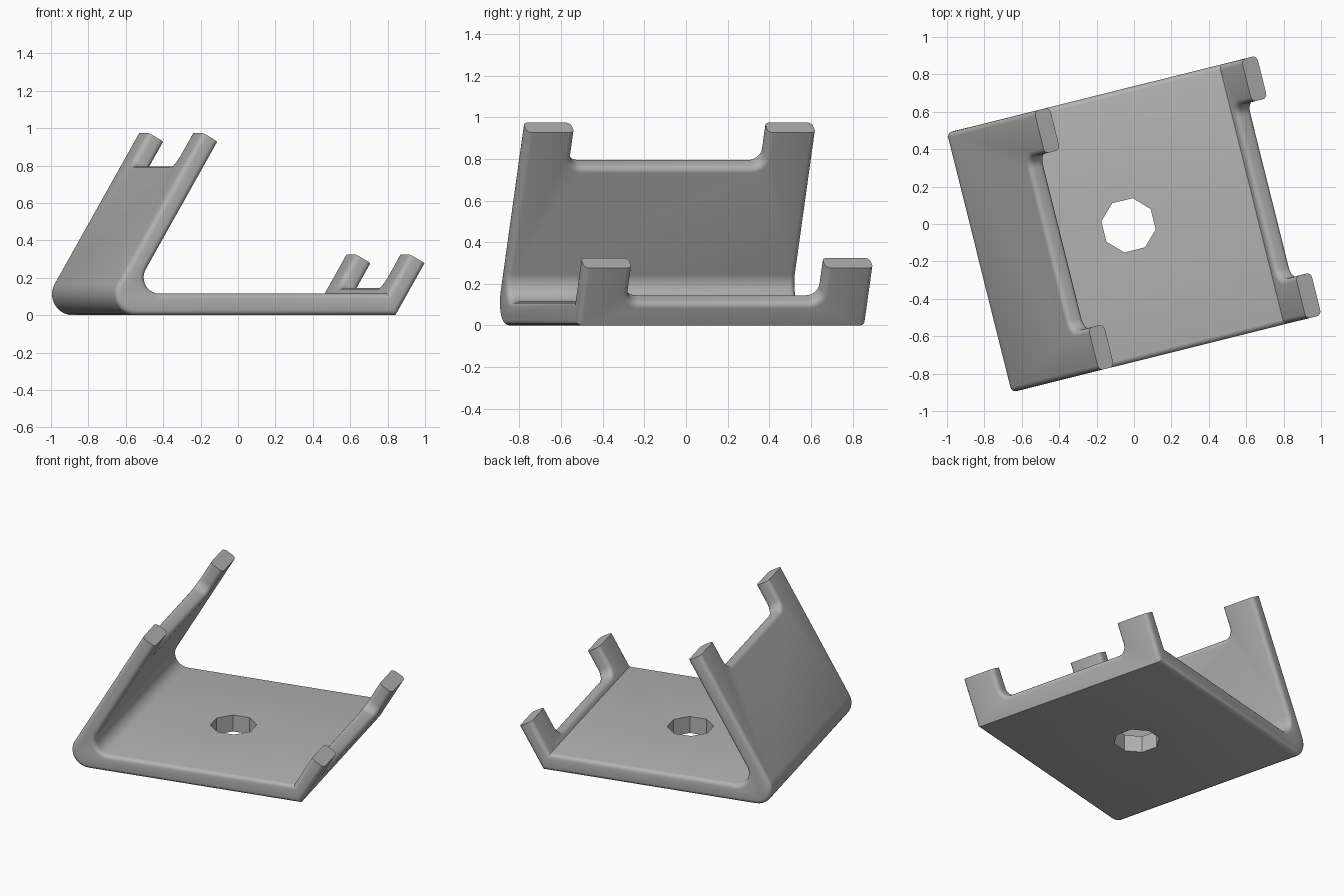
import bpy, bmesh, math
from mathutils import Vector

if "Cube" in bpy.data.objects:
    bpy.data.objects.remove(bpy.data.objects["Cube"])

TURN = math.radians(14)      # whole bracket is turned about z
HALF = 0.715                 # half width of the sheet
NOTCH = 0.48                 # half width of the notches between the tabs
S, C = 0.5, math.sqrt(3) / 2
ALONG = Vector((S, 0, C))    # direction both arms lean
ACROSS = Vector((C, 0, -S))  # through the arm thickness
TIP_A, TIP_B = Vector((-0.372, 0, 0.975)), Vector((0.77, 0, 0.325))
THICK = 0.098

gray = bpy.data.materials.new("gray_plastic")
gray.diffuse_color = (0.45, 0.45, 0.45, 1)
gray.use_nodes = True
gray.node_tree.nodes["Principled BSDF"].inputs["Base Color"].default_value = gray.diffuse_color


def prism(name, pts, sweep):
    """Solid made by sweeping a closed 3D outline along a vector."""
    bm = bmesh.new()
    face = bm.faces.new([bm.verts.new(p) for p in pts])
    ext = bmesh.ops.extrude_face_region(bm, geom=[face])
    moved = [g for g in ext["geom"] if isinstance(g, bmesh.types.BMVert)]
    bmesh.ops.translate(bm, vec=sweep, verts=moved)
    bmesh.ops.recalc_face_normals(bm, faces=bm.faces[:])
    me = bpy.data.meshes.new(name)
    bm.to_mesh(me)
    bm.free()
    me.materials.append(gray)
    ob = bpy.data.objects.new(name, me)
    bpy.context.collection.objects.link(ob)
    return ob


def arc(cx, cz, r, a0, a1, n=10):
    angles = [math.radians(a0 + (a1 - a0) * i / n) for i in range(n + 1)]
    return [(cx + r * math.cos(a), cz + r * math.sin(a)) for a in angles]


def cut(ob, cutter):
    mod = ob.modifiers.new("cut", "BOOLEAN")
    mod.operation, mod.solver, mod.object = "DIFFERENCE", "EXACT", cutter
    bpy.context.view_layer.objects.active = ob
    bpy.ops.object.modifier_apply(modifier=mod.name)
    bpy.data.objects.remove(cutter)


# side profile: leaning back arm, floor and short front lip
in_a, out_b = TIP_A + ACROSS * THICK, TIP_B + ACROSS * THICK
floor = 0.115
line_u = lambda p, z: p.x + (z - p.z) * S / C     # lean line through p at height z
r1, r2 = 0.112, 0.087
profile = [(TIP_A.x, TIP_A.z)]
profile += arc(line_u(TIP_A, 0) + r1 / math.tan(math.pi / 6), r1, r1, 150, 270)
profile += [(line_u(out_b, 0), 0), (out_b.x, out_b.z), (TIP_B.x, TIP_B.z),
            (line_u(TIP_B, floor), floor)]
profile += arc(line_u(in_a, floor) + r2 / math.tan(math.pi / 6), floor + r2, r2, 270, 150)
profile += [(in_a.x, in_a.z)]
bracket = prism("bracket", [(u, -HALF, z) for u, z in profile], (0, 2 * HALF, 0))

# round-cornered notches leave two tabs on each arm
r = 0.06
outline = [(-NOTCH, 0.5)] + arc(-NOTCH + r, r, r, 180, 270, 6)
outline += arc(NOTCH - r, r, r, 270, 360, 6) + [(NOTCH, 0.5)]
for tip in (TIP_A, TIP_B):
    base = tip - ALONG * 0.196 - ACROSS * 0.1
    pts = [base + ALONG * s + Vector((0, v, 0)) for v, s in outline]
    cut(bracket, prism("notch_cutter", pts, ACROSS * 0.3))

# round the rims of the sheet, keep the tips and the lip folds crisp
bm = bmesh.new()
bm.from_mesh(bracket.data)
bmesh.ops.remove_doubles(bm, verts=bm.verts[:], dist=1e-5)


def on_tip(v):
    return any(abs((v.co - t).dot(ALONG)) < 1e-3 and abs((v.co - t).dot(ACROSS)) < 0.11
               for t in (TIP_A, TIP_B))


def at_fold(v):
    folds = ((line_u(out_b, 0), 0), (line_u(TIP_B, floor), floor))
    return any(math.hypot(v.co.x - u, v.co.z - z) < 1e-3 for u, z in folds)


rims = [e for e in bm.edges if len(e.link_faces) == 2
        and e.calc_face_angle(0) > math.radians(35)
        and not all(on_tip(v) for v in e.verts)
        and not all(at_fold(v) and abs(v.co.y) > HALF - 0.01 for v in e.verts)]
bmesh.ops.bevel(bm, geom=rims, offset=0.028, offset_type="OFFSET", segments=4,
                profile=0.5, affect="EDGES", clamp_overlap=True)
bm.to_mesh(bracket.data)
bm.free()

# octagonal hole through the floor
hole = [(-0.03 + u, v, -0.1) for u, v in arc(0, 0, 0.147, 22.5, 337.5, 7)]
cut(bracket, prism("hole_cutter", hole, (0, 0, 0.4)))

bracket.rotation_euler.z = TURN
bpy.ops.object.select_all(action="DESELECT")
bracket.select_set(True)
bpy.context.view_layer.objects.active = bracket
bpy.ops.object.shade_smooth_by_angle(angle=math.radians(30))
